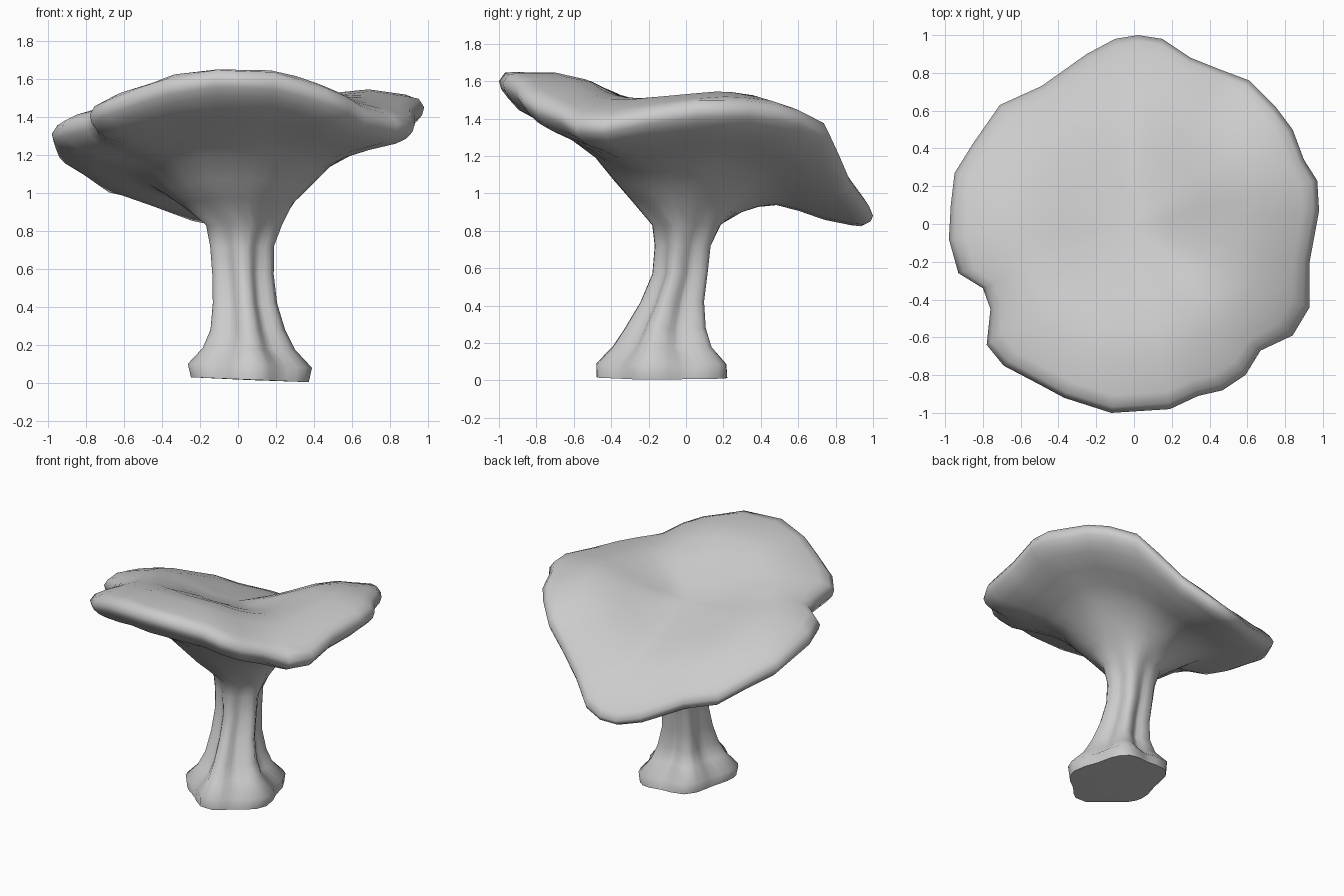
import bpy, bmesh
from math import atan2, hypot, cos, sin, radians

# wavy cap rim, counter-clockwise from the right: x, y, height
RIM = [(.98, .07, 1.45), (.97, .23, 1.45), (.90, .34, 1.45), (.84, .50, 1.43),
       (.75, .62, 1.40), (.61, .76, 1.33), (.45, .82, 1.20), (.30, .88, 1.06),
       (.15, .98, .93), (.02, 1.0, .88), (-.10, .98, .87), (-.25, .90, .90),
       (-.49, .73, 1.01), (-.71, .63, 1.06), (-.85, .43, 1.16), (-.95, .27, 1.22),
       (-.97, .10, 1.27), (-.98, -.08, 1.31), (-.93, -.26, 1.34), (-.80, -.34, 1.37),
       (-.76, -.45, 1.38), (-.78, -.64, 1.41), (-.69, -.75, 1.45), (-.50, -.85, 1.52),
       (-.37, -.92, 1.56), (-.12, -1.0, 1.60), (.19, -.98, 1.59), (.34, -.91, 1.55),
       (.47, -.88, 1.51), (.59, -.80, 1.46), (.67, -.67, 1.41), (.84, -.59, 1.36),
       (.93, -.44, 1.36), (.93, -.20, 1.41)]
# cap rings from the top centre over the rim to the neck:
# fraction of radius, height where the rim is lowest, share of rim height kept
CAP = [(.2, 1.30, .20), (.4, 1.22, .47), (.56, 1.165, .66), (.72, 1.10, .79),
       (.83, 1.03, .88), (.91, .97, .96), (.97, .925, 1.0), (1.0, .88, 1.0),
       (.988, .85, .98), (.955, .833, .94), (.90, .83, .87), (.76, .84, .76),
       (.62, .88, .59), (.5, .91, .42), (.4, .91, .24), (.31, .89, .12)]
# stem rings: height, centre x, centre y, half width, half depth, ridge strength
STEM = [(.83, .03, .01, .195, .185, .08), (.72, .02, -.01, .16, .15, .12),
        (.57, .025, -.025, .15, .145, .16), (.42, .035, -.065, .155, .165, .18),
        (.28, .05, -.10, .18, .21, .18), (.18, .055, -.115, .225, .26, .16),
        (.09, .06, -.115, .315, .35, .10), (.025, .06, -.115, .305, .355, .07)]

bm = bmesh.new()
N = len(RIM)


def add_ring(points):
    return [bm.verts.new(p) for p in points]


def bridge(a, b):
    for i in range(N):
        j = (i + 1) % N
        bm.faces.new((a[i], b[i], b[j], a[j]))


def cap_ring(f, low, share):
    hs = [p[2] for p in RIM]
    for _ in range(int((1 - f) * 14)):        # inner rings become less wavy
        hs = [(hs[i - 1] + 2 * hs[i] + hs[(i + 1) % N]) / 4 for i in range(N)]
    pts = []
    for (x, y, _), z in zip(RIM, hs):
        r = hypot(x, y)
        even = min(1, (1 - f) * 1.6)          # and rounder
        s = f * (r + (.97 - r) * even) / r
        pts.append((x * s, y * s, low + share * (z - .88)))
    return add_ring(pts)


def stem_ring(z, cx, cy, rx, ry, ridge):
    pts = []
    for x, y, _ in RIM:
        a = atan2(y, x)
        k = 1 + ridge * (cos(5 * (a - radians(272))) - .25)
        px, py = cx + rx * k * cos(a), cy + ry * k * sin(a)
        tilt = -.045 * (px - .06) * max(0, 1 - z / .3)
        pts.append((px, py, z + tilt - .008 * (z < .05)))
    return add_ring(pts)


# cap and stem form one continuous skin
rings = [cap_ring(*c) for c in CAP] + [stem_ring(*s) for s in STEM]
for a, b in zip(rings, rings[1:]):
    bridge(a, b)
top = bm.verts.new((0, 0, 1.37))
base = bm.verts.new((.06, -.12, .015))
for i in range(N):
    j = (i + 1) % N
    bm.faces.new((top, rings[0][i], rings[0][j]))
    bm.faces.new((base, rings[-1][j], rings[-1][i]))
bmesh.ops.recalc_face_normals(bm, faces=bm.faces)

# smooth all over, with a crisp edge round the foot
foot = set(rings[-1])
for f in bm.faces:
    f.smooth = True
for e in bm.edges:
    e.smooth = not (e.verts[0] in foot and e.verts[1] in foot)

mesh = bpy.data.meshes.new("mushroom")
bm.to_mesh(mesh)
bm.free()
obj = bpy.data.objects.new("mushroom", mesh)
bpy.context.collection.objects.link(obj)
